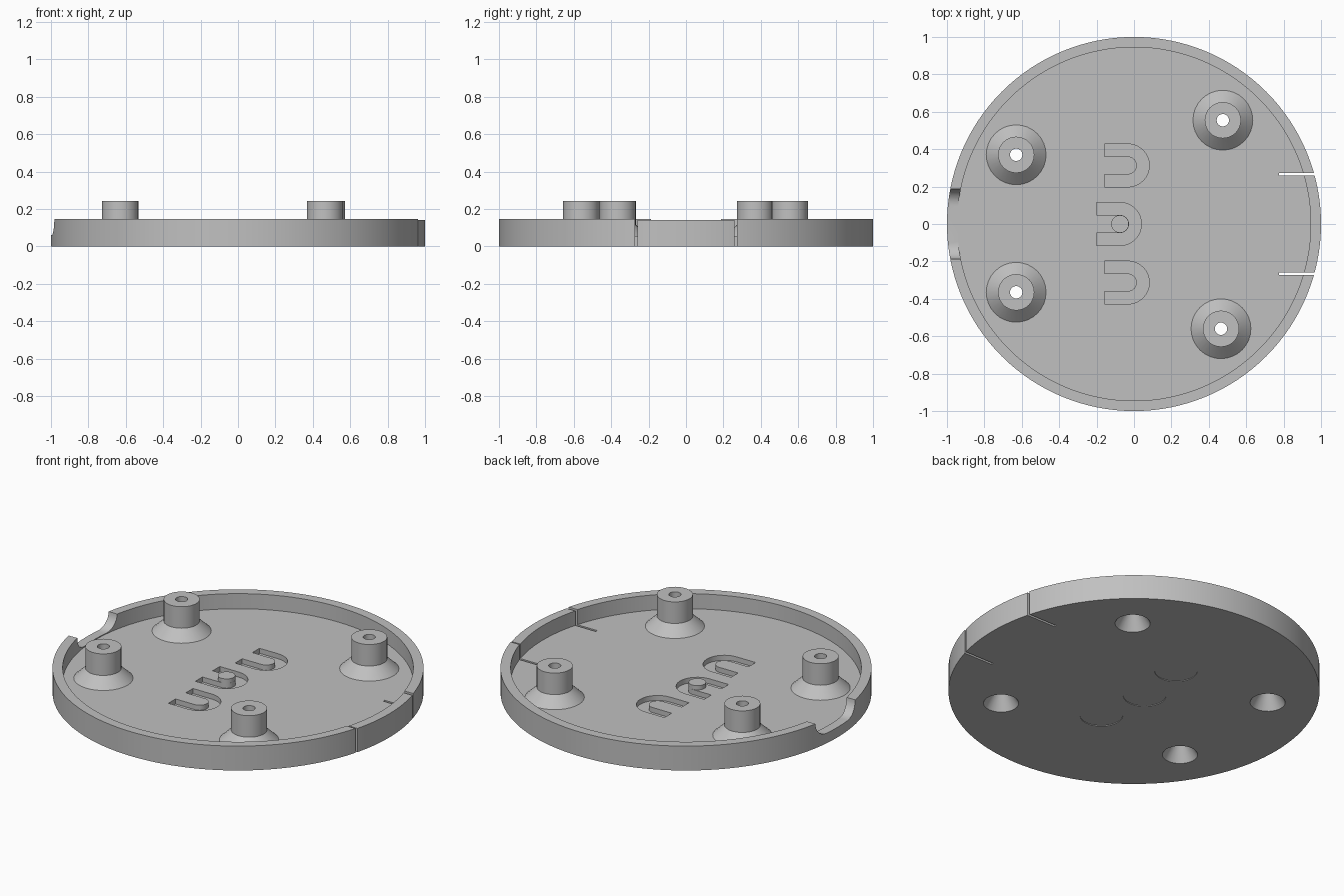
import bpy, bmesh, math

cube = bpy.data.objects.get("Cube")
if cube:
    bpy.data.objects.remove(cube, do_unlink=True)

grey = bpy.data.materials.new("mid grey plastic")
grey.use_nodes = True
colour = (0.53, 0.53, 0.53, 1)
grey.diffuse_color = colour
grey.node_tree.nodes["Principled BSDF"].inputs["Base Color"].default_value = colour

FLOOR = 0.055
RIM = 0.145


def finish(name, bm, location=(0, 0, 0)):
    bmesh.ops.recalc_face_normals(bm, faces=bm.faces)
    mesh = bpy.data.meshes.new(name)
    bm.to_mesh(mesh)
    bm.free()
    mesh.materials.append(grey)
    ob = bpy.data.objects.new(name, mesh)
    ob.location = location
    bpy.context.collection.objects.link(ob)
    return ob


def lathe(name, profile, location=(0, 0, 0), sides=32, hollow=False):
    """Revolve (radius, z) points; hollow joins the ends, otherwise they are capped."""
    bm = bmesh.new()
    rings = [[bm.verts.new((r * math.cos(math.tau * i / sides),
                            r * math.sin(math.tau * i / sides), z))
              for i in range(sides)] for r, z in profile]
    pairs = list(zip(rings, rings[1:]))
    if hollow:
        pairs.append((rings[-1], rings[0]))
    else:
        bm.faces.new(rings[0])
        bm.faces.new(rings[-1])
    for a, b in pairs:
        for i in range(sides):
            j = (i + 1) % sides
            bm.faces.new((a[i], a[j], b[j], b[i]))
    return finish(name, bm, location)


def prism(name, outline, depth):
    """Extrude a closed 3D outline along a vector."""
    bm = bmesh.new()
    face = bm.faces.new([bm.verts.new(p) for p in outline])
    moved = bmesh.ops.extrude_face_region(bm, geom=[face])["geom"]
    bmesh.ops.translate(bm, vec=depth,
                        verts=[v for v in moved if isinstance(v, bmesh.types.BMVert)])
    return finish(name, bm)


def box(name, x, y, z):
    return prism(name, [(x[0], y[0], z[0]), (x[1], y[0], z[0]),
                        (x[1], y[1], z[0]), (x[0], y[1], z[0])], (0, 0, z[1] - z[0]))


def arc(cx, cy, r, start, end, steps=16):
    return [(cx + r * math.cos(math.radians(start + (end - start) * i / steps)),
             cy + r * math.sin(math.radians(start + (end - start) * i / steps)))
            for i in range(steps + 1)]


def cut(target, cutter):
    mod = target.modifiers.new("cut", "BOOLEAN")
    mod.operation = "DIFFERENCE"
    mod.solver = "EXACT"
    mod.object = cutter
    bpy.context.view_layer.objects.active = target
    bpy.ops.object.modifier_apply(modifier=mod.name)
    bpy.data.objects.remove(cutter, do_unlink=True)


# Round tray with raised rim
tray = lathe("base_tray", [(1, 0), (1, RIM), (0.945, RIM), (0.945, FLOOR)], sides=128)
parts = [tray]

# Screw posts with flared feet and countersunk holes
SINK, BORE, SINK_TOP = 0.095, 0.033, 0.1
foot = FLOOR - 0.01
foot_r = SINK + (BORE - SINK) * foot / SINK_TOP
posts = [(-0.63, 0.37), (-0.63, -0.365), (0.475, 0.555), (0.465, -0.56)]
for i, (x, y) in enumerate(posts):
    parts.append(lathe(f"screw_post_{i + 1}", [
        (foot_r, foot), (BORE, SINK_TOP), (BORE, 0.243), (0.097, 0.243),
        (0.097, 0.115), (0.16, FLOOR), (0.16, foot)], (x, y, 0), hollow=True))
    slope = (SINK - BORE) / SINK_TOP
    cut(tray, lathe("sink_cutter", [(SINK + slope * 0.02, -0.02), (BORE, SINK_TOP)],
                    (x, y, 0)))

# Button tongues: U-shaped grooves above, shallow round recesses below
for x, y in [(-0.033, 0.313), (-0.075, 0), (-0.033, -0.313)]:
    end = x - 0.125
    outline = ([(end, y - 0.115)] + arc(x, y, 0.115, -90, 90) + [(end, y + 0.115)]
               + [(end, y + 0.048)] + arc(x, y, 0.048, 90, -90) + [(end, y - 0.048)])
    cut(tray, prism("groove_cutter", [(px, py, 0.025) for px, py in outline], (0, 0, 0.1)))
    cut(tray, lathe("recess_cutter", [(0.116, -0.02), (0.116, 0.004)], (x, y, 0)))

# Small pin on the middle button
parts.append(lathe("button_pin", [(0.047, 0.045), (0.047, 0.08)], (-0.075, 0, 0)))

# Slits either side of the flexible tab, and its slightly lower top
cut(tray, box("tab_cutter", (0.9, 1.1), (-0.265, 0.265), (0.141, 0.3)))
for y in (-0.265, 0.265):
    cut(tray, box("slit_cutter", (0.775, 1.1), (y - 0.007, y + 0.007), (-0.1, 0.3)))

# Rounded cable notch in the rim
notch = ([(0.187, 0.2)] + arc(0.102, 0.145, 0.085, 0, -90, 8)
         + arc(-0.102, 0.145, 0.085, -90, -180, 8) + [(-0.187, 0.2)])
cut(tray, prism("notch_cutter", [(-1.1, y, z) for y, z in notch], (0.25, 0, 0)))

# Smooth curved walls, crisp edges
bpy.ops.object.select_all(action="DESELECT")
for ob in parts:
    ob.select_set(True)
bpy.context.view_layer.objects.active = tray
bpy.ops.object.shade_smooth_by_angle(angle=math.radians(25))
